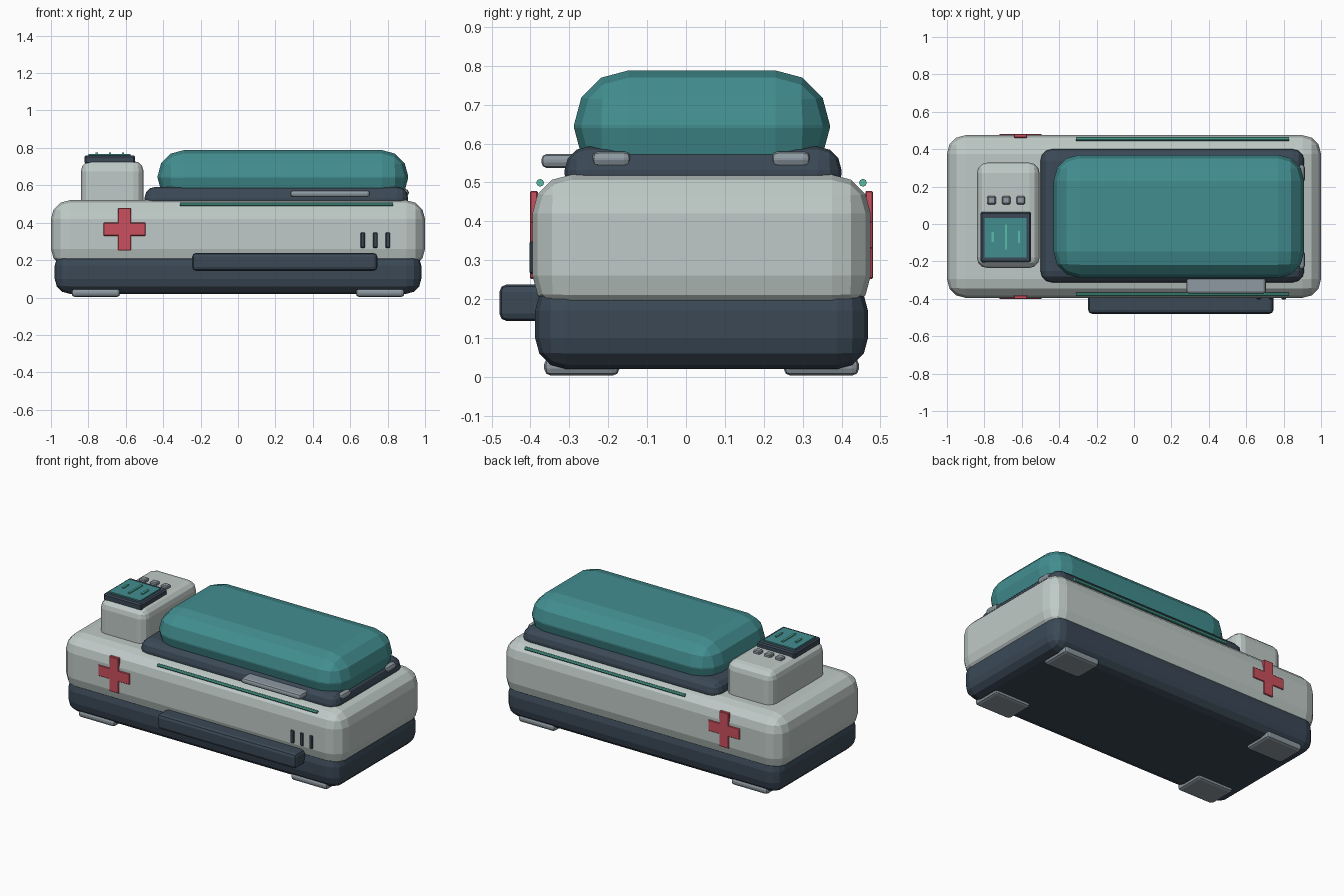
import bpy
import bmesh
import math
from mathutils import Matrix

cube = bpy.data.objects.get("Cube")
if cube:
    bpy.data.objects.remove(cube, do_unlink=True)


def material(name, r, g, b):
    m = bpy.data.materials.new(name)
    m.use_nodes = True
    m.diffuse_color = (r, g, b, 1)
    m.node_tree.nodes["Principled BSDF"].inputs["Base Color"].default_value = (r, g, b, 1)
    return m


shell = material("pale grey shell", 0.52, 0.59, 0.57)
teal = material("teal", 0.055, 0.27, 0.28)
navy = material("dark slate", 0.043, 0.066, 0.094)
steel = material("steel grey", 0.27, 0.32, 0.355)
red = material("medical red", 0.60, 0.08, 0.11)
mint = material("mint", 0.10, 0.50, 0.39)


def finish(bm, name, mat):
    mesh = bpy.data.meshes.new(name)
    bm.to_mesh(mesh)
    bm.free()
    mesh.materials.append(mat)
    ob = bpy.data.objects.new(name, mesh)
    bpy.context.collection.objects.link(ob)
    return ob


def box(name, mat, x, y, z, bevel=0.0, segments=3):
    """Rounded box given its (low, high) range on each axis."""
    bm = bmesh.new()
    bmesh.ops.create_cube(bm, size=1)
    for v in bm.verts:
        v.co = [r[0] + (r[1] - r[0]) * (c + 0.5) for r, c in zip((x, y, z), v.co)]
    if bevel:
        bmesh.ops.bevel(bm, geom=bm.edges[:], offset=bevel, segments=segments,
                        profile=0.5, affect='EDGES')
    return finish(bm, name, mat)


def around(c, half):
    return (c - half, c + half)


def rod(name, mat, x, y, z, radius):
    bm = bmesh.new()
    bmesh.ops.create_cone(bm, cap_ends=True, segments=8, radius1=radius, radius2=radius,
                          depth=x[1] - x[0],
                          matrix=Matrix.Translation(((x[0] + x[1]) / 2, y, z))
                          @ Matrix.Rotation(math.pi / 2, 4, 'Y'))
    return finish(bm, name, mat)


MID = 0.04  # depth centre of the case

# Case
box("base", navy, (-0.98, 0.98), around(MID, 0.428), (0.02, 0.25), 0.08)
box("body", shell, (-1, 1), around(MID, 0.435), (0.16, 0.52), 0.1)
box("lid_gasket", navy, (-0.5, 0.91), (-0.312, 0.4), (0.46, 0.592), 0.06)
box("lid", teal, (-0.43, 0.91), (-0.288, 0.37), (0.5, 0.788), 0.14)

# Feet
for sx, side in ((-1, "right"), (1, "left")):
    for sy, end in ((-1, "front"), (1, "back")):
        box(f"{end}_{side}_foot", steel, around(sx * 0.76, 0.13),
            around(MID + sy * 0.308, 0.097), (0.003, 0.05), 0.018, 2)

# Carry handle, side latch and end hinges
box("carry_handle", navy, (-0.245, 0.745), (-0.48, -0.34), (0.143, 0.238), 0.02, 2)
box("side_latch", steel, (0.28, 0.705), (-0.372, -0.28), (0.537, 0.573), 0.014, 2)
for i, y in enumerate((-0.192, 0.27)):
    box(f"end_hinge_{i + 1}", steel, (0.84, 0.913), around(y, 0.05), (0.54, 0.58), 0.017, 2)

# Trim strips and crosses on both long sides
for s, side in ((-1, "front"), (1, "back")):
    rod(f"{side}_trim_strip", mint, (-0.31, 0.83), MID + s * 0.415, 0.499, 0.01)
    depth = around(MID + s * 0.431, 0.01)
    box(f"{side}_cross_bar", red, around(-0.607, 0.113), depth, around(0.365, 0.035), 0.003, 1)
    box(f"{side}_cross_post", red, around(-0.607, 0.034), depth, around(0.365, 0.113), 0.003, 1)

# Vents
for i in range(3):
    box(f"vent_{i + 1}", navy, around(0.667 + 0.067 * i, 0.012), (-0.403, -0.385),
        (0.265, 0.348), 0.004, 1)

# Control console with screen and buttons
box("console", shell, (-0.84, -0.505), (-0.235, 0.328), (0.46, 0.73), 0.055)
box("screen_frame", navy, (-0.82, -0.55), (-0.205, 0.065), (0.715, 0.76), 0.008, 1)
box("screen", teal, (-0.8, -0.575), (-0.178, 0.032), (0.755, 0.768))
for i, half in enumerate((0.027, 0.067, 0.032)):
    x = -0.755 + 0.07 * i
    box(f"screen_mark_{i + 1}", mint, around(x, 0.006), around(-0.07, half), (0.765, 0.776))
    box(f"button_{i + 1}", steel, around(x - 0.007 + 0.008 * i, 0.023), around(0.127, 0.022),
        (0.715, 0.748), 0.006, 1)
